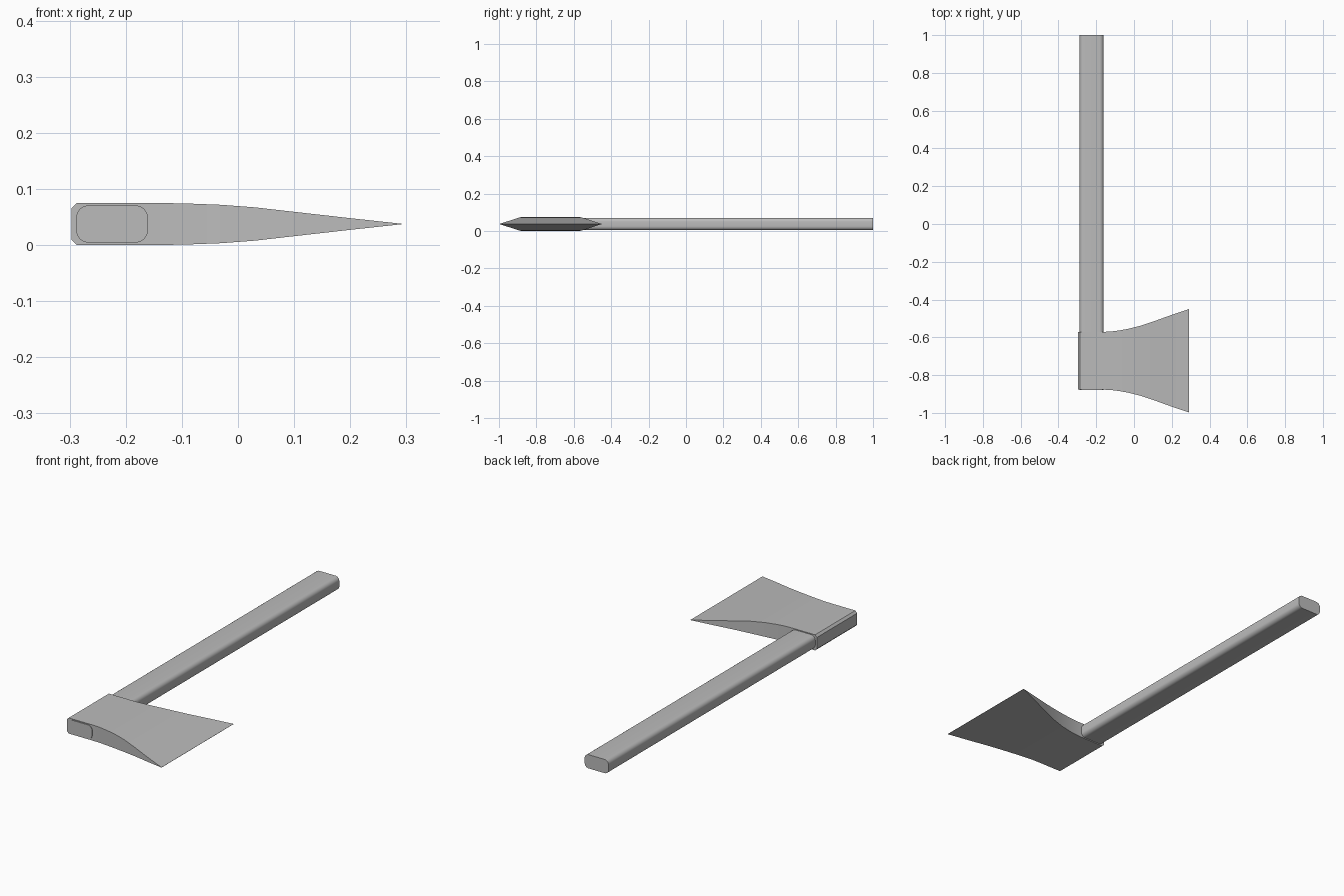
import bpy, bmesh, math

cube = bpy.data.objects.get("Cube")
if cube:
    bpy.data.objects.remove(cube, do_unlink=True)

grey = bpy.data.materials.new("plain_grey")
colour = (0.5, 0.5, 0.5, 1)
grey.use_nodes = True
grey.diffuse_color = colour
grey.node_tree.nodes["Principled BSDF"].inputs["Base Color"].default_value = colour

MID_Z = 0.0375
HEAD_Y = -0.724


def loft(name, rings):
    """Skin a row of equal-sized point rings and cap both ends."""
    bm = bmesh.new()
    loops = [[bm.verts.new(p) for p in ring] for ring in rings]
    n = len(loops[0])
    for a, b in zip(loops, loops[1:]):
        for i in range(n):
            j = (i + 1) % n
            bm.faces.new((a[i], a[j], b[j], b[i]))
    bm.faces.new(loops[0])
    bm.faces.new(loops[-1])
    bmesh.ops.remove_doubles(bm, verts=bm.verts, dist=0.0001)
    bmesh.ops.recalc_face_normals(bm, faces=bm.faces)
    mesh = bpy.data.meshes.new(name)
    bm.to_mesh(mesh)
    bm.free()
    mesh.materials.append(grey)
    obj = bpy.data.objects.new(name, mesh)
    bpy.context.collection.objects.link(obj)
    bpy.ops.object.select_all(action="DESELECT")
    obj.select_set(True)
    bpy.context.view_layer.objects.active = obj
    bpy.ops.object.shade_smooth_by_angle(angle=math.radians(25))
    return obj


def rounded_ring(y, cx, hx, hz, r, steps=6):
    """Rounded rectangle across the handle at the given y."""
    ring = []
    for k, (sx, sz) in enumerate(((1, 1), (-1, 1), (-1, -1), (1, -1))):
        for s in range(steps + 1):
            a = math.pi / 2 * (k + s / steps)
            ring.append((cx + sx * (hx - r) + r * math.cos(a), y,
                         MID_Z + sz * (hz - r) + r * math.sin(a)))
    return ring


# Handle: straight rounded bar running through the head
loft("handle", [rounded_ring(y, -0.2245, 0.0635, 0.033, 0.021) for y in (-0.88, 1.0)])

# Axe head: x, half width and half thickness from the poll to the cutting edge
sections = [
    (-0.297, 0.153, 0.0275), (-0.287, 0.153, 0.0375), (-0.16, 0.153, 0.0375),
    (-0.12, 0.155, 0.0371), (-0.08, 0.160, 0.0361), (-0.03, 0.169, 0.0342),
    (0.03, 0.184, 0.0297), (0.10, 0.207, 0.0217), (0.20, 0.243, 0.0104),
    (0.292, 0.274, 0.0004),
]
loft("axe_head", [
    [(x, HEAD_Y + sy * w, MID_Z + sz * t)
     for sy, sz in ((-1, -1), (1, -1), (1, 1), (-1, 1))]
    for x, w, t in sections
])
